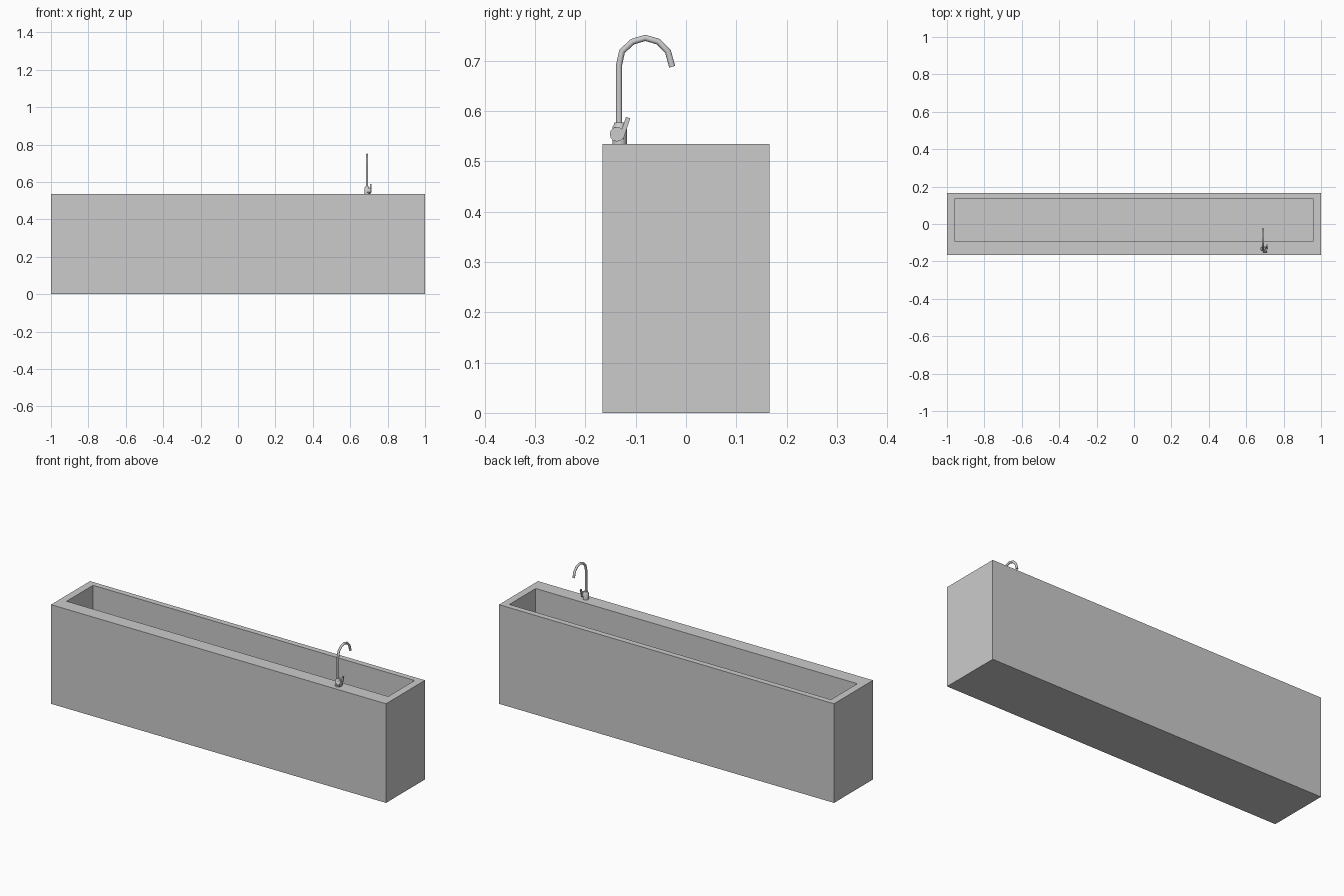
import bpy, bmesh, math
from mathutils import Vector, Matrix

if "Cube" in bpy.data.objects:
    bpy.data.objects.remove(bpy.data.objects["Cube"])

TOP = 0.535
FX, FY = 0.69, -0.132   # tap position


def finish(name, bm, smooth=False):
    bmesh.ops.recalc_face_normals(bm, faces=bm.faces[:])
    me = bpy.data.meshes.new(name)
    bm.to_mesh(me)
    bm.free()
    ob = bpy.data.objects.new(name, me)
    bpy.context.collection.objects.link(ob)
    if smooth:
        bpy.context.view_layer.objects.active = ob
        ob.select_set(True)
        bpy.ops.object.shade_smooth_by_angle(angle=math.radians(40))
        ob.select_set(False)
    return ob


def tube(name, path, radii, sides=12):
    """Sweep a round section along a path, with mitred joints."""
    bm = bmesh.new()
    pts = [Vector(p) for p in path]
    rings = []
    for i, p in enumerate(pts):
        t = (pts[min(i + 1, len(pts) - 1)] - pts[max(i - 1, 0)]).normalized()
        side = Vector((1, 0, 0)) if abs(t.x) < 0.9 else Vector((0, 1, 0))
        up = t.cross(side).normalized()
        rings.append([bm.verts.new(p + radii[i] * (side * math.cos(a) + up * math.sin(a)))
                      for a in (2 * math.pi * k / sides for k in range(sides))])
    for a, b in zip(rings, rings[1:]):
        for k in range(sides):
            n = (k + 1) % sides
            bm.faces.new((a[k], a[n], b[n], b[k]))
    bm.faces.new(rings[0])
    bm.faces.new(rings[-1])
    return finish(name, bm, True)


# Trough: solid block with a recessed basin set toward the back
bm = bmesh.new()
bmesh.ops.create_cube(bm, size=1, matrix=Matrix.Translation((0, 0, TOP / 2))
                      @ Matrix.Diagonal((2, 0.332, TOP, 1)))
top = max(bm.faces, key=lambda f: f.calc_center_median().z)
bmesh.ops.inset_region(bm, faces=[top], thickness=0.04)
for v in top.verts:
    v.co.x = math.copysign(0.96, v.co.x)
    v.co.y = 0.135 if v.co.y > 0 else -0.09
floor = bmesh.ops.extrude_face_region(bm, geom=[top])
bmesh.ops.translate(bm, vec=(0, 0, -0.25),
                    verts=[g for g in floor["geom"] if isinstance(g, bmesh.types.BMVert)])
if top.is_valid:
    bmesh.ops.delete(bm, geom=[top], context='FACES_ONLY')
finish("trough", bm)

# Tap body with a stepped collar
tube("tap_body", [(FX, FY, z) for z in (TOP, 0.568, 0.572, 0.577)],
     [0.0145, 0.0145, 0.0115, 0.0105])

# Gooseneck spout: riser and a faceted arch
arch = [(-0.133, 0.57), (-0.133, 0.692), (-0.127, 0.719), (-0.106, 0.738), (-0.081, 0.7455),
        (-0.055, 0.738), (-0.036, 0.719), (-0.0275, 0.688)]
tube("tap_spout", [(FX, y, z) for y, z in arch], [0.0062] * len(arch))

# Side hub and tilted lever
tube("tap_hub", [(FX, -0.137, 0.554), (0.712, -0.137, 0.554)], [0.0145, 0.0145])
bm = bmesh.new()
bmesh.ops.create_cube(bm, size=1, matrix=Matrix.Translation((0.709, -0.122, 0.566))
                      @ Matrix.Rotation(math.radians(-18), 4, 'X')
                      @ Matrix.Diagonal((0.007, 0.009, 0.044, 1)))
finish("tap_lever", bm)
